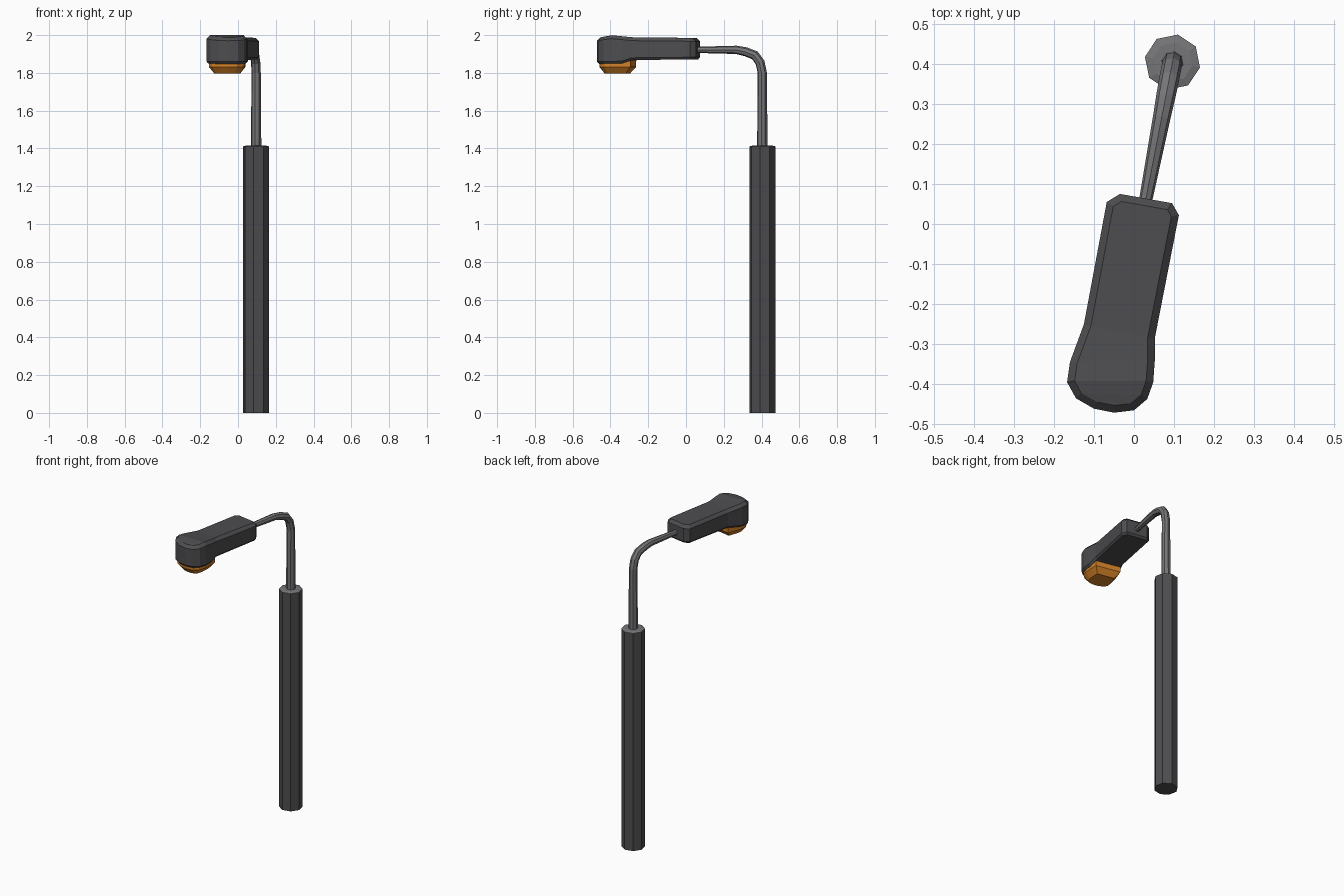
import bpy, bmesh, math
from mathutils import Vector

if "Cube" in bpy.data.objects:
    bpy.data.objects.remove(bpy.data.objects["Cube"])


def material(name, col):
    m = bpy.data.materials.new(name)
    m.diffuse_color = (*col, 1)
    m.use_nodes = True
    m.node_tree.nodes["Principled BSDF"].inputs["Base Color"].default_value = m.diffuse_color
    return m


DARK = material("dark grey", (0.075, 0.075, 0.08))
GREY = material("mid grey", (0.18, 0.18, 0.19))
ORANGE = material("orange", (0.66, 0.22, 0.02))


def loft(name, rings, mat):
    """Skin closed rings of equal length; ends are closed with paired strips."""
    bm = bmesh.new()
    vs = [[bm.verts.new(p) for p in r] for r in rings]
    n = len(rings[0])
    for a, b in zip(vs, vs[1:]):
        for i in range(n):
            j = (i + 1) % n
            bm.faces.new((a[i], a[j], b[j], b[i]))
    for r in (vs[0], vs[-1]):
        for i in range((n - 1) // 2):
            ids = list(dict.fromkeys((i, i + 1, n - 2 - i, n - 1 - i)))
            bm.faces.new([r[k] for k in ids])
    bmesh.ops.recalc_face_normals(bm, faces=bm.faces)
    me = bpy.data.meshes.new(name)
    bm.to_mesh(me)
    bm.free()
    me.materials.append(mat)
    ob = bpy.data.objects.new(name, me)
    bpy.context.collection.objects.link(ob)
    return ob


def inset(pts, d):
    """Offset a counter-clockwise outline inwards with mitred corners."""
    out = []
    for i, p in enumerate(pts):
        e1 = (p - pts[i - 1]).normalized()
        e2 = (pts[(i + 1) % len(pts)] - p).normalized()
        n1, n2 = Vector((-e1.y, e1.x)), Vector((-e2.y, e2.x))
        out.append(p + d * (n1 + n2) / (1 + n1.dot(n2)))
    return out


def interp(table, x):
    for (x0, y0), (x1, y1) in zip(table, table[1:]):
        if x <= x1:
            f = max(0, (x - x0) / (x1 - x0))
            return y0 + f * (y1 - y0)
    return table[-1][1]


# The whole arm swings about 11 degrees away from the front axis
CX, CY = 0.096, 0.404
YAW = math.radians(11)
FWD = Vector((-math.sin(YAW), -math.cos(YAW), 0))
SIDE = Vector((math.cos(YAW), -math.sin(YAW), 0))
UP = Vector((0, 0, 1))
BASE = Vector((CX, CY, 0))


def octagon(center, u, v, r):
    return [center + r * (math.cos(k * math.pi / 4) * u + math.sin(k * math.pi / 4) * v)
            for k in range(8)]


# Octagonal post and its lighter cap
loft("post", [octagon(BASE + UP * z, SIDE, FWD, 0.07) for z in (0, 1.409)], DARK)
loft("post_cap", [octagon(BASE + UP * z, SIDE, FWD, r)
                  for z, r in ((1.405, 0.0695), (1.411, 0.0695), (1.416, 0.05))], GREY)

# Bent, tapering tube: (distance forward, height, radius)
path = [(0, 1.40, 0.028), (0, 1.80, 0.025), (0.012, 1.855, 0.025), (0.04, 1.893, 0.025),
        (0.09, 1.912, 0.024), (0.14, 1.922, 0.022), (0.37, 1.922, 0.016)]
centers = [BASE + FWD * t + UP * z for t, z, r in path]
rings = []
for i, c in enumerate(centers):
    tan = (centers[min(i + 1, len(path) - 1)] - centers[max(i - 1, 0)]).normalized()
    rings.append(octagon(c, SIDE, SIDE.cross(tan), path[i][2]))
loft("bent_tube", rings, GREY)

# Lamp head outline seen from above: left side, tip, right side
left = [(-0.035, 0.075), (-0.068, 0.055), (-0.125, -0.25), (-0.16, -0.345),
        (-0.167, -0.395), (-0.145, -0.435), (-0.10, -0.461)]
tip = [(-0.05, -0.471)]
right = [(0.0, -0.465), (0.033, -0.437), (0.048, -0.395), (0.052, -0.34),
         (0.052, -0.285), (0.112, 0.022), (0.095, 0.052)]
outline = [Vector(p) for p in left + tip + right]


def top(y):
    return interp([(-0.47, 1.988), (-0.40, 2.0), (-0.34, 1.994), (-0.26, 1.986), (0.1, 1.985)], y)


def bottom(y):
    return interp([(-0.47, 1.848), (-0.34, 1.85), (-0.285, 1.868), (0.1, 1.872)], y)


def layer(d, height):
    return [Vector((q.x, q.y, height(p.y))) for p, q in zip(outline, inset(outline, d))]


loft("lamp_head", [layer(0.01, bottom), layer(0, lambda y: bottom(y) + 0.012),
                   layer(0, lambda y: top(y) - 0.018), layer(0.018, top)], DARK)

# Orange lens under the rounded front of the head
lens = outline[2:-2]
loft("lamp_lens", [[Vector((p.x, p.y, z)) for p in inset(lens, d)]
                   for d, z in ((0.012, 1.87), (0.012, 1.832), (0.04, 1.797))], ORANGE)
